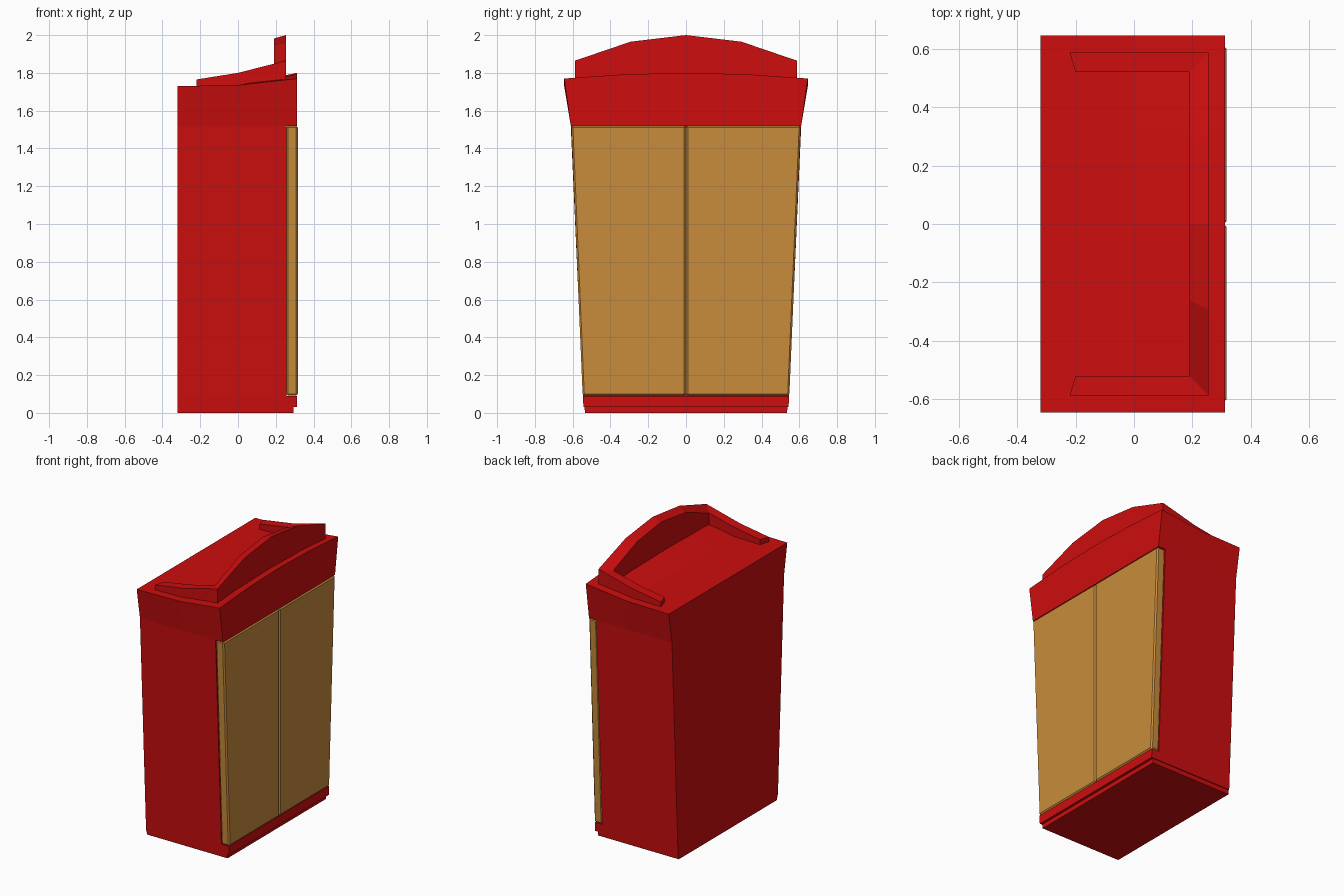
import bpy, bmesh

if "Cube" in bpy.data.objects:
    bpy.data.objects.remove(bpy.data.objects["Cube"])


def material(name, rgb):
    m = bpy.data.materials.new(name)
    m.diffuse_color = (*rgb, 1)
    m.use_nodes = True
    m.node_tree.nodes["Principled BSDF"].inputs["Base Color"].default_value = m.diffuse_color
    return m


RED = material("red paint", (0.61, 0.0042, 0.0044))
TAN = material("tan wood", (0.58, 0.263, 0.045))


def solid(name, us, vs, bottom, top, mat, bevel=0):
    """Closed block whose lower and upper skins are grids bottom(u, v) and top(u, v)."""
    bm = bmesh.new()
    nu, nv = len(us), len(vs)
    lo = [[bm.verts.new(bottom(u, v)) for v in vs] for u in us]
    hi = [[bm.verts.new(top(u, v)) for v in vs] for u in us]
    for i in range(nu - 1):
        for j in range(nv - 1):
            for g in (lo, hi):
                bm.faces.new((g[i][j], g[i + 1][j], g[i + 1][j + 1], g[i][j + 1]))
    rim = [(i, 0) for i in range(nu)] + [(nu - 1, j) for j in range(1, nv)]
    rim += [(i, nv - 1) for i in range(nu - 2, -1, -1)] + [(0, j) for j in range(nv - 2, 0, -1)]
    for (a, b), (c, d) in zip(rim, rim[1:] + rim[:1]):
        bm.faces.new((lo[a][b], lo[c][d], hi[c][d], hi[a][b]))
    bmesh.ops.recalc_face_normals(bm, faces=bm.faces)
    me = bpy.data.meshes.new(name)
    bm.to_mesh(me)
    bm.free()
    me.materials.append(mat)
    ob = bpy.data.objects.new(name, me)
    bpy.context.collection.objects.link(ob)
    if bevel:
        mod = ob.modifiers.new("soft edges", "BEVEL")
        mod.width, mod.segments = bevel, 1
    return ob


def taper(name, x0, x1, z0, z1, h0, h1, mat):
    """Block spanning x0..x1 whose half width goes from h0 to h1."""
    return solid(name, (x0, x1), (-1, 1), lambda x, t: (x, t * h0, z0),
                 lambda x, t: (x, t * h1, z1), mat)


BACK, FRONT = -0.32, 0.312
ARCH = (-1, -0.5, 0, 0.5, 1)

# Carcass: foot, plinth and tapered body behind the doors
taper("foot", BACK, 0.295, 0, 0.03, 0.535, 0.537, RED)
taper("plinth", BACK, FRONT, 0.03, 0.09, 0.543, 0.546, RED)
taper("body", BACK, 0.256, 0.09, 1.52, 0.546, 0.61, RED)


# Flared cornice with a top that rises and arches toward the front
def cornice_top(x, t):
    z = {BACK: 1.73, 0: 1.735, FRONT: 1.77}[x]
    bulge = 0.03 * (1 - t * t) if x == FRONT else 0
    return (x, t * 0.645, z + bulge)


solid("cornice", (BACK, 0, FRONT), ARCH, lambda x, t: (x, t * 0.61, 1.52),
      cornice_top, RED)

# Arched crest along the front of the top
CREST = {0: 2.0, 0.5: 1.965, 1: 1.865}


def crest(x, t, base=None):
    inner = x < 0.2
    z = CREST[abs(t)] - (0.018 if inner else 0)
    return (x, t * (0.52 if inner else 0.587), base or z)


solid("crest", (0.19, 0.255), ARCH, lambda x, t: crest(x, t, 1.74), crest, RED)

# Side rails, mitred into the crest
RAIL = {-1: ((-0.20, 1.767), (-0.22, 1.765)),
        0: ((0, 1.80), (0, 1.80)),
        1: ((0.19, 1.847), (0.255, 1.865))}
for side, label in ((-1, "near"), (1, "far")):
    def rail(u, v, base=None):
        x, z = RAIL[u][v]
        return (x, side * (0.52, 0.587)[v], base or z)
    solid(label + "_rail", (-1, 0, 1), (0, 1), lambda u, v: rail(u, v, 1.725), rail, RED)

# Pair of tapered doors meeting on the centre line
for side, label in ((-1, "near"), (1, "far")):
    solid(label + "_door", (0.255, 0.317), (0, 1),
          lambda x, t: (x, side * (0.001 + t * 0.546), 0.092),
          lambda x, t: (x, side * (0.001 + t * 0.607), 1.519), TAN, bevel=0.009)
